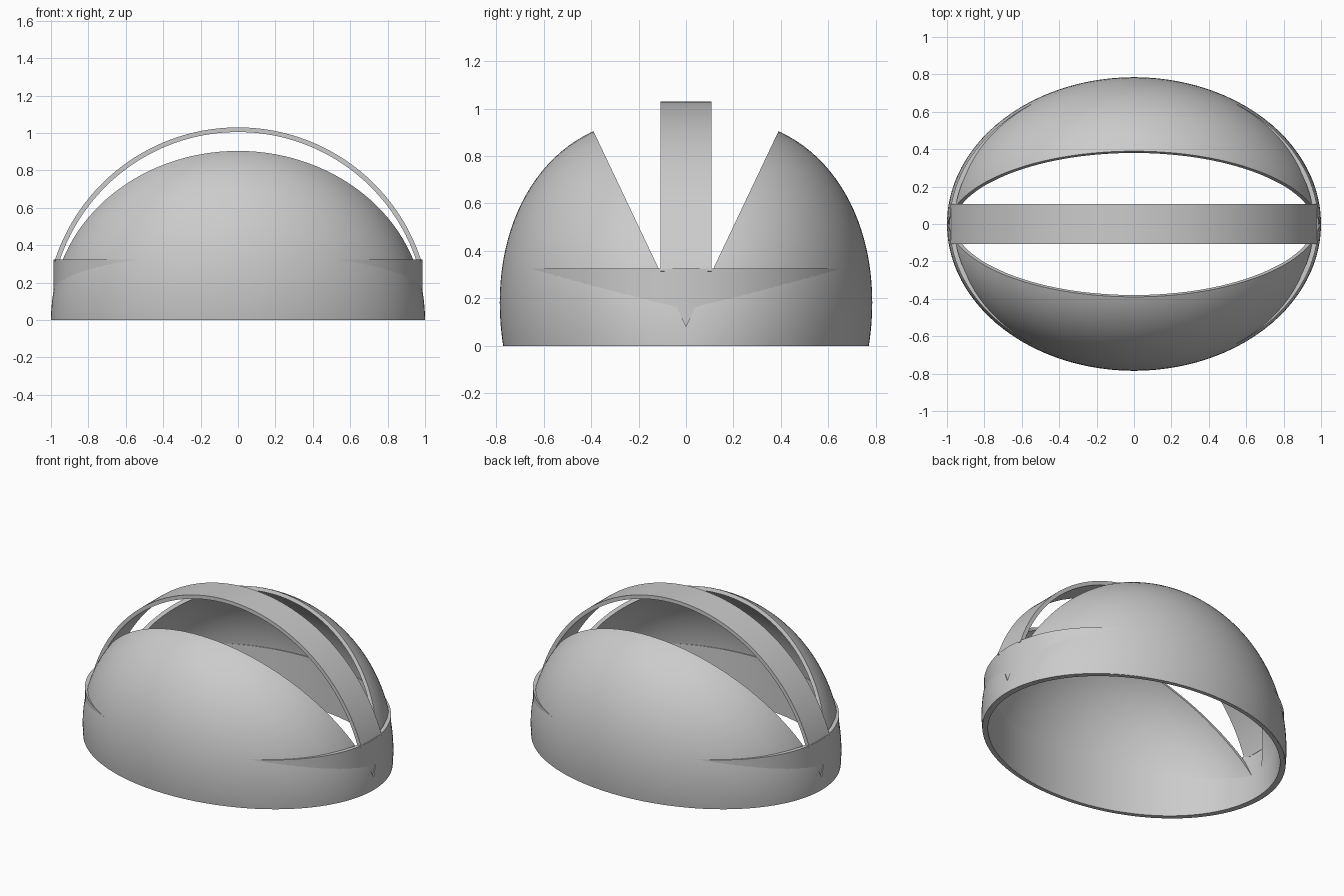
import bpy
import bmesh
from math import radians, sin, cos, asin, pi
from mathutils import Matrix, Vector

if "Cube" in bpy.data.objects:
    bpy.data.objects.remove(bpy.data.objects["Cube"], do_unlink=True)

grey = bpy.data.materials.new("plain grey")
grey.use_nodes = True
grey.diffuse_color = (0.6, 0.6, 0.6, 1)
grey.node_tree.nodes["Principled BSDF"].inputs["Base Color"].default_value = (0.6, 0.6, 0.6, 1)


def add_object(name, bm):
    mesh = bpy.data.meshes.new(name)
    bm.to_mesh(mesh)
    bm.free()
    mesh.materials.append(grey)
    obj = bpy.data.objects.new(name, mesh)
    bpy.context.collection.objects.link(obj)
    return obj


def finish(obj):
    """Apply modifiers and smooth the curved faces only."""
    bpy.ops.object.select_all(action='DESELECT')
    obj.select_set(True)
    bpy.context.view_layer.objects.active = obj
    bpy.ops.object.convert(target='MESH')
    bpy.ops.object.shade_smooth_by_angle(angle=radians(30))


def sweep(name, sections, closed):
    """Skin a row of four-cornered sections into a solid strip."""
    bm = bmesh.new()
    rows = [[bm.verts.new(p) for p in section] for section in sections]
    pairs = list(zip(rows, rows[1:]))
    if closed:
        pairs.append((rows[-1], rows[0]))
    else:
        bm.faces.new(rows[0])
        bm.faces.new(rows[-1])
    for a, b in pairs:
        for i in range(4):
            j = (i + 1) % 4
            bm.faces.new((a[i], a[j], b[j], b[i]))
    bmesh.ops.recalc_face_normals(bm, faces=bm.faces)
    finish(add_object(name, bm))


# Split shell: a tilted ellipsoid, trimmed to one side and mirrored
bm = bmesh.new()
bmesh.ops.create_uvsphere(bm, u_segments=128, v_segments=64, radius=1)
bm.transform(Matrix.Rotation(radians(-112), 4, 'X') @ Matrix.Diagonal((1, 0.985, 0.747, 1)))
cuts = [
    (Vector((0, 0, 0)), Vector((0, 0, 1))),               # flat base
    (Vector((0, 0, 0)), Vector((0, 1, 0))),               # middle seam
    (Vector((0, 0.115, 0.325)), Vector((0, 0.58, -0.275))),  # slanted opening
]
for point, keep_side in cuts:
    bmesh.ops.bisect_plane(bm, geom=bm.verts[:] + bm.edges[:] + bm.faces[:], dist=1e-5,
                           plane_co=point, plane_no=keep_side, clear_inner=True)
shell = add_object("split_shell", bm)
mirror = shell.modifiers.new("mirror", 'MIRROR')
mirror.use_axis = (False, True, False)
solid = shell.modifiers.new("thickness", 'SOLIDIFY')
solid.thickness = 0.024
solid.offset = -1
finish(shell)

# Upright oval band around the base
WALL, BAND_X, BAND_Y, BAND_TOP = 0.025, 0.986, 0.77, 0.325
sections = []
for k in range(128):
    c, s = cos(2 * pi * k / 128), sin(2 * pi * k / 128)
    sections.append([((BAND_X - d) * c, (BAND_Y - d) * s, z)
                     for d, z in ((0, 0), (0, BAND_TOP), (WALL, BAND_TOP), (WALL, 0))])
sweep("base_band", sections, True)

# Arched strip over the opening
RADIUS, HALF_WIDTH = 1.03, 0.107
start = asin(0.315 / RADIUS)
sections = []
for k in range(97):
    t = start + (pi - 2 * start) * k / 96
    sections.append([(r * cos(t), y, r * sin(t))
                     for r, y in ((RADIUS, -HALF_WIDTH), (RADIUS, HALF_WIDTH),
                                  (RADIUS - WALL, HALF_WIDTH), (RADIUS - WALL, -HALF_WIDTH))])
sweep("arched_strip", sections, False)
